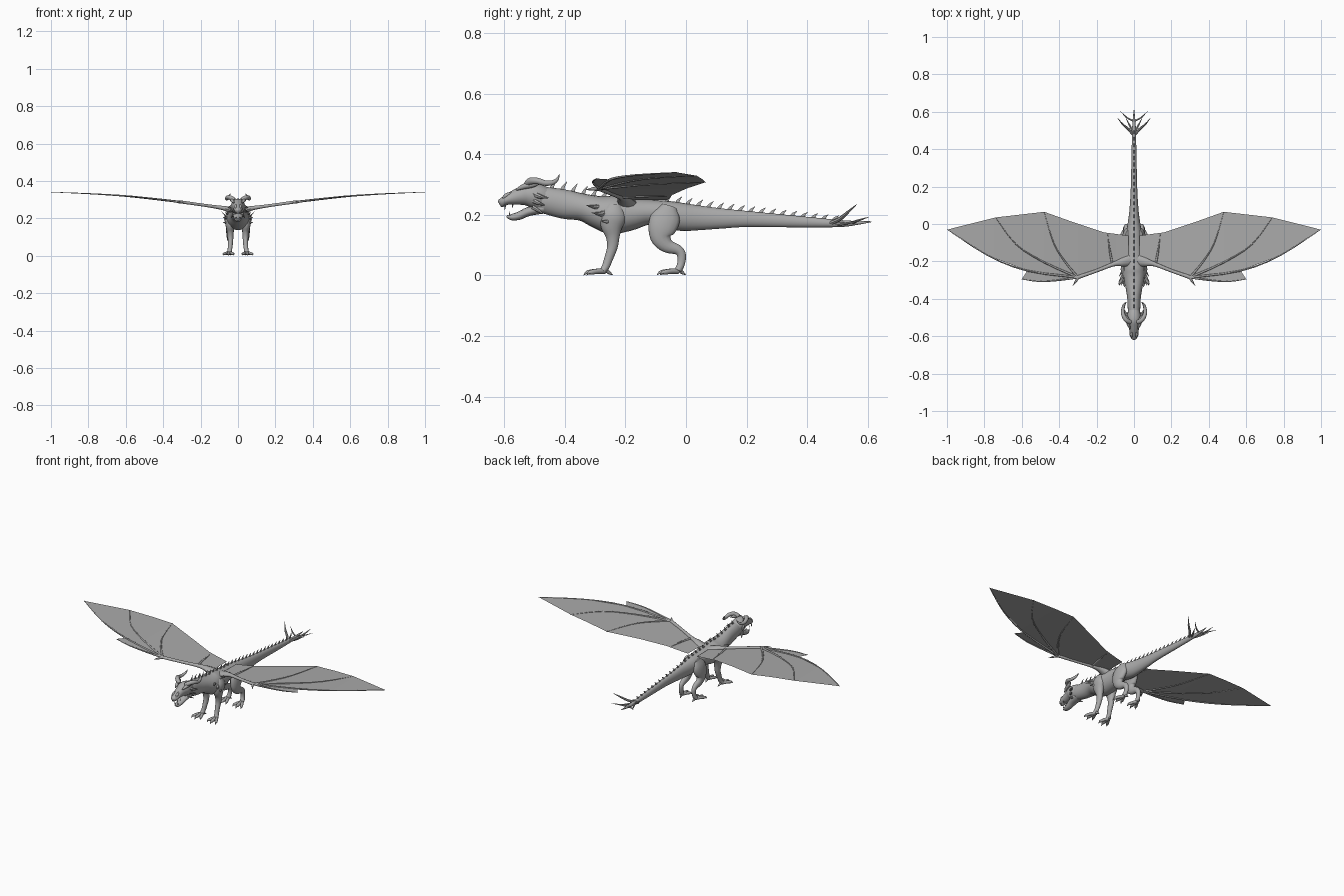
import bpy, bmesh, math
from mathutils import Vector

grey = bpy.data.materials.new("stone grey")
grey.diffuse_color = (0.40, 0.40, 0.40, 1)


def finish(name, bm, mirror=False, smooth=True):
    bmesh.ops.recalc_face_normals(bm, faces=bm.faces)
    me = bpy.data.meshes.new(name)
    bm.to_mesh(me)
    bm.free()
    me.materials.append(grey)
    ob = bpy.data.objects.new(name, me)
    bpy.context.collection.objects.link(ob)
    if mirror:
        ob.modifiers.new("mirror", 'MIRROR').use_mirror_merge = False
    if smooth:
        bpy.context.view_layer.objects.active = ob
        ob.select_set(True)
        bpy.ops.object.shade_smooth_by_angle(angle=math.radians(50))
        ob.select_set(False)
    return ob


def spline(pts, steps):
    """Catmull-Rom through points (x, y, z, side radius, other radius)."""
    p = [pts[0]] + list(pts) + [pts[-1]]
    out = []
    for i in range(1, len(p) - 2):
        for k in range(steps):
            t = k / steps
            out.append([0.5 * (2*b + (c-a)*t + (2*a-5*b+4*c-d)*t*t + (3*b-a-3*c+d)*t**3)
                        for a, b, c, d in zip(p[i-1], p[i], p[i+1], p[i+2])])
    return out + [list(pts[-1])]


def tube(bm, pts, sides=12, steps=4):
    """Loft of elliptical rings along a smooth path."""
    pts = [q if len(q) == 5 else (*q, q[3]) for q in pts]
    path = spline(pts, steps)
    c = [Vector(q[:3]) for q in path]
    chord = c[-1] - c[0]
    ref = Vector((0, 1, 0)) if abs(chord.x) > 0.8 * chord.length else Vector((1, 0, 0))
    rings = []
    for i, q in enumerate(path):
        t = (c[min(i + 1, len(c) - 1)] - c[max(i - 1, 0)]).normalized()
        side = (ref - t * t.dot(ref)).normalized()
        up = t.cross(side)
        ring = []
        for k in range(sides):
            a = 2 * math.pi * k / sides
            ring.append(bm.verts.new(c[i] + side * max(q[3], .0006) * math.cos(a)
                                     + up * max(q[4], .0006) * math.sin(a)))
        rings.append(ring)
    for r0, r1 in zip(rings, rings[1:]):
        for k in range(sides):
            bm.faces.new((r0[k], r0[(k+1) % sides], r1[(k+1) % sides], r1[k]))
    bm.faces.new(rings[0])
    bm.faces.new(rings[-1])


def part(name, paths, mirror=False, sides=12, steps=4):
    bm = bmesh.new()
    for p in paths:
        tube(bm, p, sides, steps)
    return finish(name, bm, mirror)


def profile(rows):
    """Rows of (y, top z, bottom z, half width) to a centre-line path."""
    return [(0, y, (a + b) / 2, w, (a - b) / 2) for y, a, b, w in rows]


# Neck, trunk and tail
BODY = [(-.50, .293, .215, .028), (-.46, .292, .203, .033), (-.40, .283, .187, .036),
        (-.34, .270, .180, .045), (-.29, .264, .155, .058), (-.245, .264, .137, .061),
        (-.185, .257, .148, .054), (-.12, .250, .168, .045), (-.06, .246, .155, .043),
        (-.01, .239, .147, .036), (.05, .230, .150, .027), (.12, .221, .155, .021),
        (.20, .213, .160, .017), (.375, .196, .159, .013), (.51, .183, .160, .010),
        (.57, .180, .168, .006), (.612, .179, .176, .001)]
part("body", [profile(BODY)], sides=20)

# Head and open lower jaw
part("head", [profile([(-.455, .285, .212, .026), (-.485, .300, .218, .036), (-.515, .305, .226, .037),
                       (-.54, .295, .232, .030), (-.57, .280, .233, .025), (-.595, .264, .232, .023),
                       (-.611, .252, .224, .014), (-.616, .244, .226, .004)])], sides=16)
part("lower_jaw", [profile([(-.47, .240, .205, .028), (-.52, .226, .196, .025), (-.55, .211, .184, .019),
                            (-.575, .203, .182, .015), (-.592, .199, .192, .005)])])
part("teeth", [[(.016, -.597, .232, .004), (.016, -.598, .217, .0005)],
               [(.018, -.572, .234, .003), (.018, -.573, .223, .0005)],
               [(.010, -.582, .198, .003), (.011, -.584, .212, .0005)]], True, 6, 1)
part("brow_and_nostril", [[(.022, -.56, .283, .003), (.030, -.535, .294, .009), (.036, -.505, .300, .009),
                           (.045, -.48, .303, .001)],
                          [(.012, -.606, .252, .003), (.013, -.594, .264, .007), (.010, -.575, .274, .003)]],
     True, 8)

# Curled horns and cheek spikes
part("horn", [[(.020, -.525, .298, .012), (.040, -.515, .311, .012), (.056, -.49, .312, .011),
               (.060, -.465, .305, .0095), (.056, -.44, .307, .008), (.048, -.425, .318, .005),
               (.040, -.418, .334, .0008)]], True, 10)
part("cheek_spikes", [[(.028, -.50, .268, .010), (.042, -.48, .260, .007), (.056, -.452, .256, .0006)],
                      [(.026, -.505, .248, .009), (.038, -.485, .238, .006), (.049, -.465, .232, .0006)],
                      [(.020, -.505, .225, .008), (.030, -.485, .213, .005), (.036, -.472, .203, .0006)]],
     True, 7, 2)

# Row of spines along the back
def back_height(y):
    for (y0, a, *_), (y1, b, *_) in zip(BODY, BODY[1:]):
        if y0 <= y <= y1:
            return a + (b - a) * (y - y0) / (y1 - y0)


spines = []
for i in range(28):
    y = -.445 + i * .0345
    h = .026 if y < -.3 else .019 - .007 * max(0, y) / .5
    z = back_height(y)
    spines.append([(0, y, z - .005, .004, .009), (0, y + .007, z + h * .4, .0025, .005),
                   (0, y + .018, z + h, .0005)])
part("back_spines", spines, sides=6, steps=1)

# Shoulder spikes
part("shoulder_spikes", [[(.050, -.27, .205, .012), (.066, -.285, .203, .007), (.082, -.312, .208, .0006)],
                         [(.050, -.255, .180, .011), (.067, -.262, .178, .006), (.080, -.282, .180, .0006)],
                         [(.045, -.29, .225, .010), (.058, -.305, .227, .006), (.070, -.33, .232, .0006)]],
     True, 7, 2)

# Tail fork spikes
part("tail_spikes", [[(.003, .475, .172, .007), (.030, .507, .186, .007), (.060, .532, .207, .005),
                      (.087, .565, .236, .0006)],
                     [(.003, .49, .170, .006), (.022, .525, .172, .005), (.045, .57, .178, .0006)],
                     [(.002, .55, .174, .005), (.035, .567, .181, .004), (.074, .603, .193, .0006)]],
     True, 7, 3)

# Legs
part("front_leg", [[(.038, -.235, .232, .018, .026), (.043, -.240, .200, .028, .043),
                    (.043, -.245, .165, .024, .038), (.041, -.242, .130, .018, .024),
                    (.040, -.243, .095, .015, .018), (.041, -.254, .060, .013, .015),
                    (.044, -.265, .030, .012, .013), (.047, -.275, .014, .015, .011)]], True, 14)
part("hind_leg", [[(.028, -.055, .228, .015, .025), (.036, -.065, .195, .022, .048),
                   (.042, -.078, .160, .022, .048), (.043, -.082, .125, .020, .036),
                   (.043, -.062, .098, .017, .024), (.042, -.028, .085, .014, .017),
                   (.042, -.015, .068, .012, .015), (.043, -.016, .040, .011, .013),
                   (.046, -.026, .016, .014, .012)]], True, 14)


def toes(x, y):
    """Three forward toes ending in claws, plus a small heel claw."""
    out = [[(x, y + .01, .016, .007), (x - .004, y + .02, .008, .005), (x - .006, y + .03, .002, .0006)]]
    for dx, ln in ((-.022, .055), (.004, .066), (.030, .056)):
        out.append([(x, y + .004, .014, .009), (x + dx * .5, y - ln * .35, .014, .0085),
                    (x + dx * .85, y - ln * .7, .011, .008), (x + dx, y - ln * .85, .010, .005),
                    (x + dx * 1.1, y - ln, .001, .0006)])
    return out


part("front_toes", toes(.047, -.272), True, 8, 3)
part("hind_toes", toes(.046, -.030), True, 8, 3)


# Wings: height rises along the span
SPAN = [(0, .245), (.1, .257), (.2, .272), (.3, .287), (.48, .308), (.6, .320), (.75, .330), (1.01, .341)]


def wing_z(x):
    for (x0, a), (x1, b) in zip(SPAN, SPAN[1:]):
        if x <= x1:
            return a + (b - a) * (x - x0) / (x1 - x0)


WRIST = (.30, -.285)
FINGERS = {"outer": [WRIST, (.57, -.25), (.78, -.17), (.998, -.03)],
           "middle": [WRIST, (.48, -.205), (.63, -.11), (.74, .035)],
           "inner": [WRIST, (.37, -.20), (.43, -.10), (.48, .065)],
           "thumb": [WRIST, (.38, -.298), (.50, -.308), (.60, -.295)]}
PANELS = [FINGERS["outer"] + FINGERS["middle"][:0:-1],
          FINGERS["middle"] + FINGERS["inner"][:0:-1],
          FINGERS["inner"] + [(.32, .008), (.16, -.045), (.03, -.062), (.03, -.20), (.10, -.215)],
          FINGERS["thumb"] + [(.57, -.25)]]

bm = bmesh.new()
for panel in PANELS:
    bm.faces.new([bm.verts.new((x, y, 0)) for x, y in panel])
for x, _ in SPAN[1:-1]:
    bmesh.ops.bisect_plane(bm, geom=bm.verts[:] + bm.edges[:] + bm.faces[:],
                           plane_co=(x, 0, 0), plane_no=(1, 0, 0))
for v in bm.verts:
    v.co.z = wing_z(v.co.x)
bmesh.ops.recalc_face_normals(bm, faces=bm.faces)
for f in bm.faces:
    if f.normal.z < 0:
        f.normal_flip()
me = finish("wing_membrane", bm, True, False)

# Wing arm, finger bones and wrist claw
part("wing_arm", [[(.025, -.195, .235, .034, .022), (.065, -.205, .252, .022, .014),
                   (.11, -.215, .260, .012, .010), (.20, -.25, .273, .009, .008),
                   (.30, -.285, .287, .010, .008), (.312, -.292, .288, .003)]], True, 10)
bones = []
for pts in FINGERS.values():
    n = len(pts) - 1
    bones.append([(x, y, wing_z(x), .0062 - .005 * i / n) for i, (x, y) in enumerate(pts)])
part("wing_fingers", bones, True, 8, 3)
part("inner_rib", [[(.115, -.215, .260, .006), (.128, -.15, .262, .005), (.140, -.055, .263, .001)]], True, 8)
part("wrist_claw", [[(.295, -.28, .287, .008), (.310, -.305, .286, .006), (.328, -.332, .283, .0006)]], True, 8)
